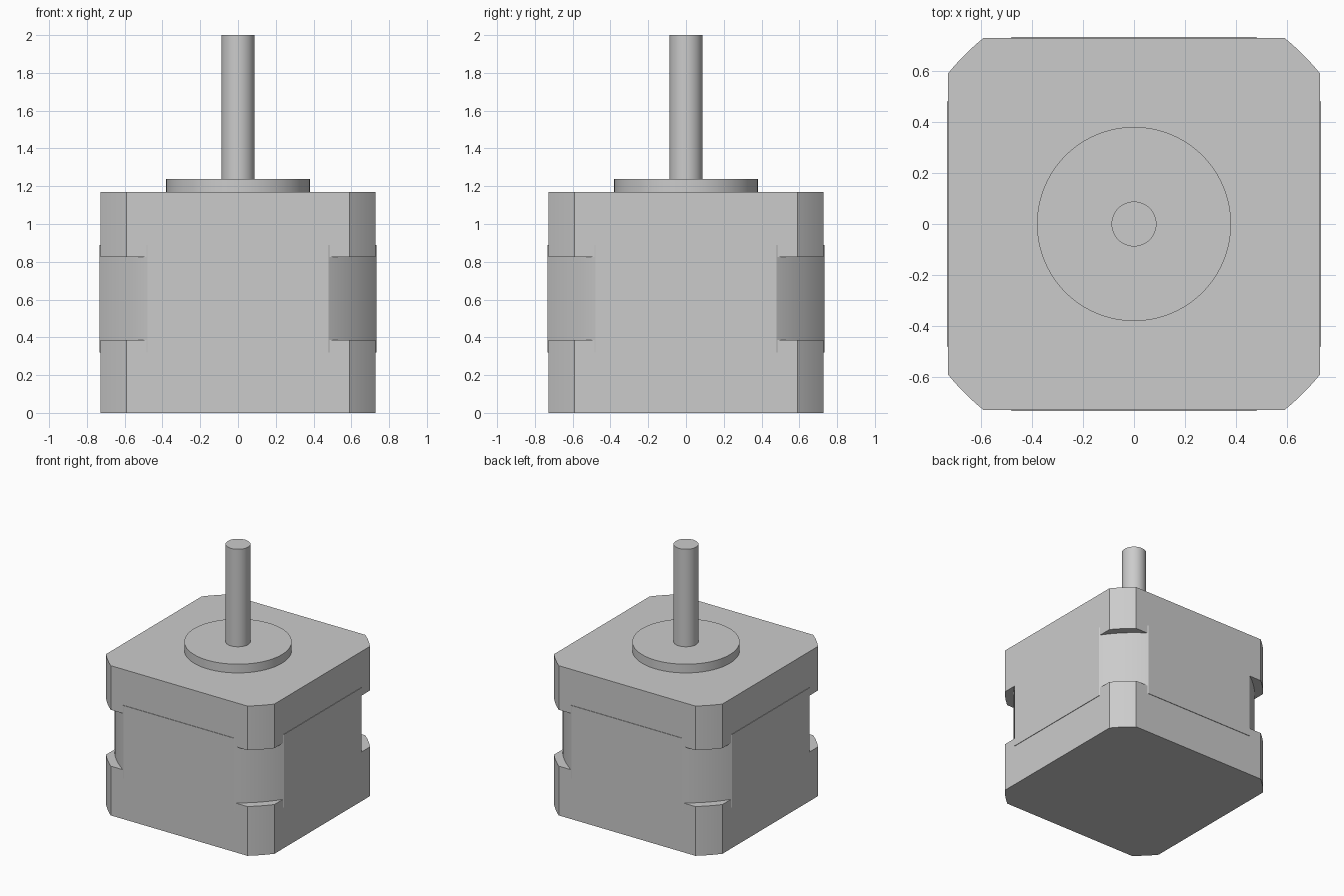
import bpy
import bmesh
import math

cube = bpy.data.objects.get("Cube")
if cube:
    bpy.data.objects.remove(cube, do_unlink=True)

# Single material for the bare metal
metal = bpy.data.materials.new("light_grey_metal")
metal.use_nodes = True
GREY = (0.6, 0.6, 0.6, 1.0)
metal.diffuse_color = GREY
metal.node_tree.nodes["Principled BSDF"].inputs["Base Color"].default_value = GREY


def circle(radius, count):
    return [(radius * math.cos(math.tau * i / count),
             radius * math.sin(math.tau * i / count)) for i in range(count)]


def turned_square(half, flat, steps=10):
    """Square whose corners are turned down to a circle about the centre;
    flat is half the length of each straight side."""
    radius = math.hypot(half, flat)
    start = math.atan2(flat, half)
    sweep = math.pi / 2 - 2 * start
    points = []
    for corner in range(4):
        for i in range(steps + 1):
            a = corner * math.pi / 2 + start + sweep * i / steps
            points.append((radius * math.cos(a), radius * math.sin(a)))
    return points


def extrude(name, outline, bottom, top):
    bm = bmesh.new()
    face = bm.faces.new([bm.verts.new((x, y, bottom)) for x, y in outline])
    result = bmesh.ops.extrude_face_region(bm, geom=[face], use_keep_orig=True)
    for v in result["geom"]:
        if isinstance(v, bmesh.types.BMVert):
            v.co.z = top
    bmesh.ops.recalc_face_normals(bm, faces=bm.faces)
    mesh = bpy.data.meshes.new(name)
    bm.to_mesh(mesh)
    bm.free()
    mesh.materials.append(metal)
    obj = bpy.data.objects.new(name, mesh)
    bpy.context.collection.objects.link(obj)
    bpy.ops.object.select_all(action="DESELECT")
    obj.select_set(True)
    bpy.context.view_layer.objects.active = obj
    bpy.ops.object.shade_smooth_by_angle(angle=math.radians(30))
    return obj


# Housing: two end caps around a slightly proud, rounder stator block
cap = turned_square(0.728, 0.59)
extrude("bottom_cap", cap, 0.0, 0.385)
extrude("top_cap", cap, 0.825, 1.17)
extrude("stator_block", turned_square(0.732, 0.478, 16), 0.32, 0.89)

# Round locating boss and output shaft
extrude("boss", circle(0.38, 96), 1.165, 1.238)
extrude("shaft", circle(0.088, 48), 1.2, 2.0)
